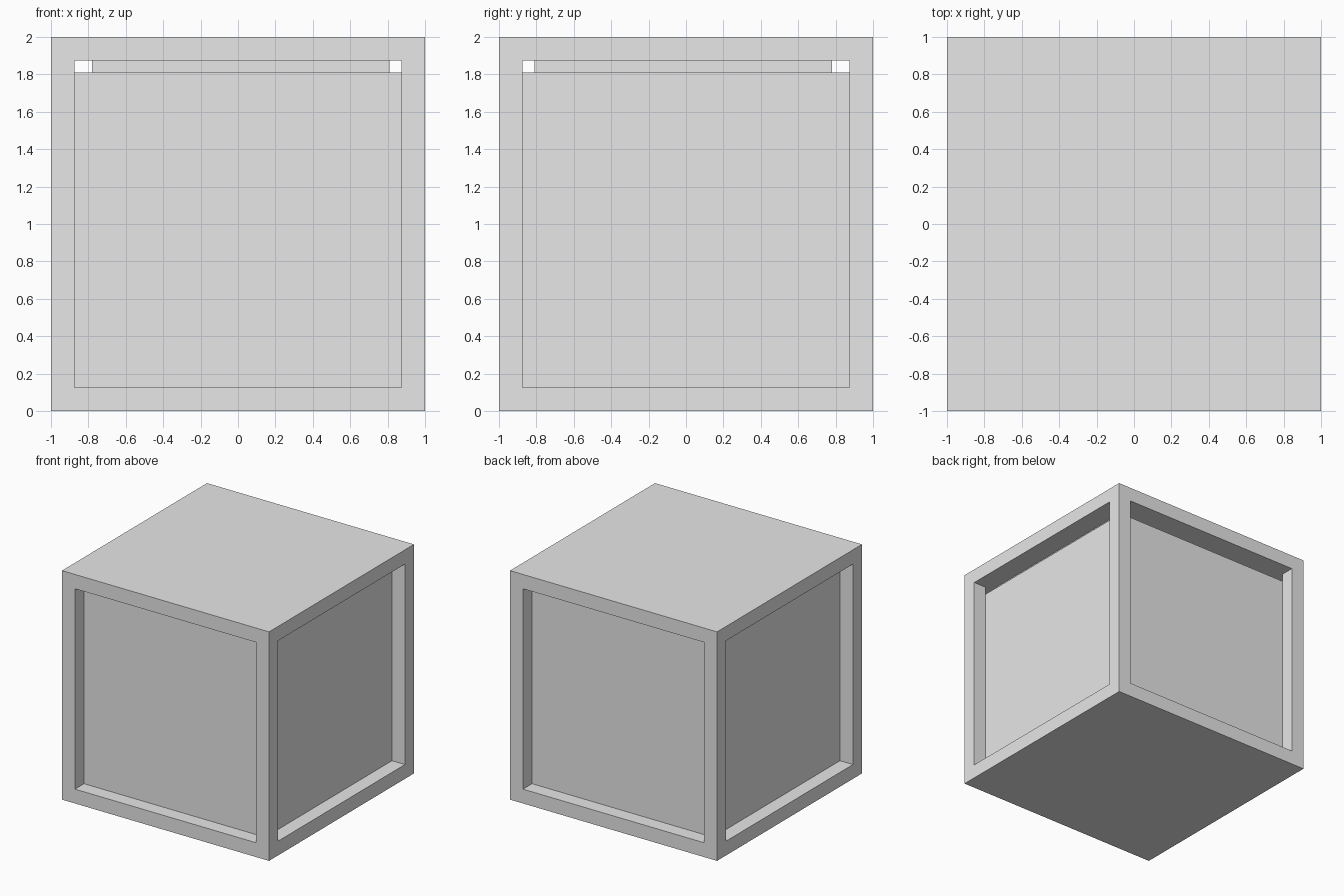
import bpy

cube = bpy.data.objects.get("Cube")
if cube:
    bpy.data.objects.remove(cube, do_unlink=True)

# Single plain grey
grey = bpy.data.materials.new("plain grey")
grey.use_nodes = True
colour = (0.8, 0.8, 0.8, 1)
grey.diffuse_color = colour
grey.node_tree.nodes["Principled BSDF"].inputs["Base Color"].default_value = colour

SIZE = 2.0
BAR = 0.125                # thickness of the frame bars
INNER = SIZE / 2 - BAR     # half width inside the frame


def box(name, low, high):
    """Axis-aligned box between two opposite corners."""
    bpy.ops.mesh.primitive_cube_add(
        size=1, location=[(a + b) / 2 for a, b in zip(low, high)])
    obj = bpy.context.object
    obj.name = name
    obj.scale = [b - a for a, b in zip(low, high)]
    bpy.ops.object.transform_apply(location=False, rotation=False, scale=True)
    obj.data.materials.append(grey)
    return obj


# Outer frame: a cube with a square tunnel cut through it from each side
frame = box("frame", (-1, -1, 0), (1, 1, SIZE))
tunnels = [
    box("side_tunnel_cutter", (-2, -INNER, BAR), (2, INNER, SIZE - BAR)),
    box("front_tunnel_cutter", (-INNER, -2, BAR), (INNER, 2, SIZE - BAR)),
]
for cutter in tunnels:
    cut = frame.modifiers.new("tunnel", "BOOLEAN")
    cut.object = cutter
    cut.operation = "DIFFERENCE"
    cut.solver = "EXACT"
bpy.context.view_layer.objects.active = frame
for cut in list(frame.modifiers):
    bpy.ops.object.modifier_apply(modifier=cut.name)
for cutter in tunnels:
    bpy.data.objects.remove(cutter, do_unlink=True)

# Recessed body, leaving a slot under the top of the frame
box("recessed_body", (-INNER, -INNER, BAR), (INNER, INNER, 1.81))

# Slightly off-centre block that fills the middle of the slot
box("slot_block", (-0.78, -0.81, 1.81), (0.81, 0.78, SIZE - BAR))
